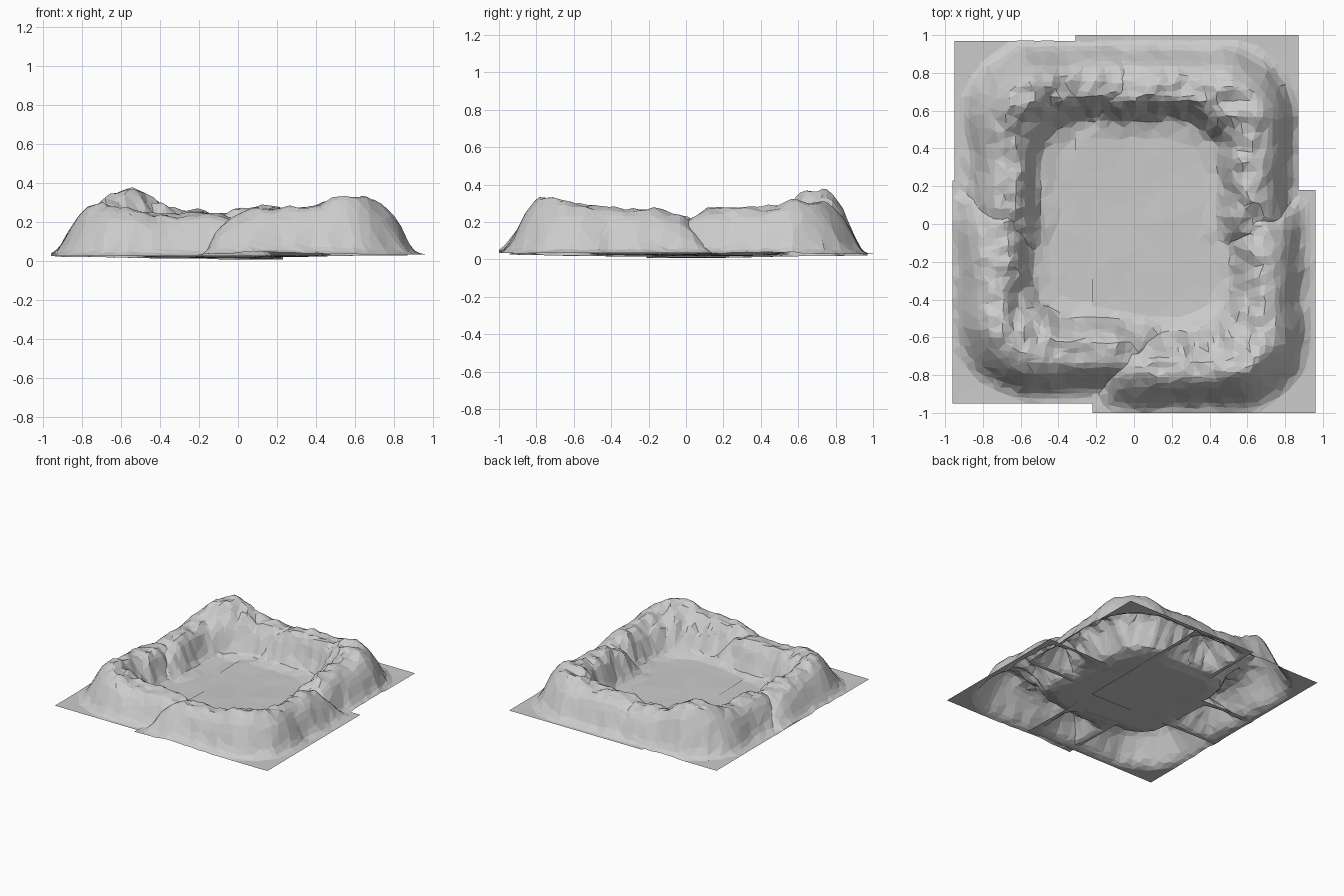
import bpy, bmesh, math
from mathutils import Vector, noise

if "Cube" in bpy.data.objects:
    bpy.data.objects.remove(bpy.data.objects["Cube"])

SIZE, N = 1.18, 44            # square tile edge, grid cells per edge
CREST_IN = 0.26               # crest distance from the tile edge
SHIFT = 0.035                 # one arm sits slightly further in

# cross-section (distance outward from crest, share of height)
PROFILE = [(-.25, 0), (-.16, .10), (-.12, .38), (-.08, .74), (-.03, .96), (.03, 1),
           (.08, .95), (.13, .78), (.17, .52), (.20, .27), (.23, .09), (.27, 0)]
# crest height along each arm, measured from the tile corner (share of arm height)
CREST = [(.42, 1), (.6, .95), (.75, 1.02), (.88, .96), (.98, .82), (1.06, .58), (1.15, .06), (1.18, 0)]


def lerp(table, x):
    if x <= table[0][0]:
        return table[0][1]
    for (a, p), (b, q) in zip(table, table[1:]):
        if x <= b:
            return p + (q - p) * (x - a) / (b - a)
    return table[-1][1]


def rounded(u, v, r):
    # signed distance outward from an L-shaped line with bend radius r
    c = CREST_IN + r
    a, b = c - u, c - v
    return (math.hypot(a, b) if a > 0 and b > 0 else max(a, b)) - r


def outward(u, v):
    # tight bend outside, wider bend on the inner slope
    d1, d2 = rounded(u, v, 0.16), rounded(u, v, 0.42)
    t = min(max(-d1 / 0.2, 0), 1)
    return d1 + (d2 - d1) * t * t * (3 - 2 * t)


def height(u, v, peak, arm, seed):
    n1 = noise.noise(Vector((u * 5, v * 5, seed)))
    n2 = noise.noise(Vector((u * 13, v * 13, seed + 5)))
    s = outward(u, v - SHIFT) + 0.025 * n1 + 0.016 * n2
    bump = math.exp(-((u - .26) / .22) ** 2 - ((v - .39) / .19) ** 2)
    crest = arm * lerp(CREST, max(u, v)) + (peak - arm) * bump
    w = lerp(PROFILE, s)
    inner = min(u, v) / SIZE
    floor = 0.032 - 0.016 * inner + 0.004 * n1 * min(1, u * 4, v * 4)
    return floor + w * max(0, crest - 0.03 + 0.03 * n2)


def bank_tile(name, corner, turn, peak, arm, seed, lift):
    # one open terrain sheet: an L-shaped bank on a square ground plate
    bm = bmesh.new()
    grid = []
    c, s = math.cos(turn), math.sin(turn)
    for j in range(N + 1):
        for i in range(N + 1):
            u, v = i / N * SIZE, j / N * SIZE
            if 0 < i < N and 0 < j < N:
                u += 0.012 * noise.noise(Vector((i * .7, j * .7, seed + 20)))
                v += 0.012 * noise.noise(Vector((i * .7, j * .7, seed + 40)))
            z = height(u, v, peak, arm, seed) + lift
            grid.append(bm.verts.new((corner[0] + c * u - s * v,
                                      corner[1] + s * u + c * v, max(z, 0))))
    for j in range(N):
        for i in range(N):
            k = j * (N + 1) + i
            bm.faces.new((grid[k], grid[k + 1], grid[k + N + 2], grid[k + N + 1]))
    mesh = bpy.data.meshes.new(name)
    bm.to_mesh(mesh)
    bm.free()
    ob = bpy.data.objects.new(name, mesh)
    bpy.context.collection.objects.link(ob)
    # irregular low-poly facets
    dec = ob.modifiers.new("facets", 'DECIMATE')
    dec.ratio = 0.24
    return ob


# four overlapping corner banks closing the ring
q = math.pi / 2
bank_tile("bank_front_left", (-.96, -.95), 0, .30, .255, 1.3, -.006)
bank_tile("bank_front_right", (.96, -1.0), q, .335, .275, 4.7, .002)
bank_tile("bank_back_right", (.87, 1.0), 2 * q, .325, .28, 8.1, -.002)
bank_tile("bank_back_left", (-.95, .97), 3 * q, .39, .265, 12.9, -.010)
